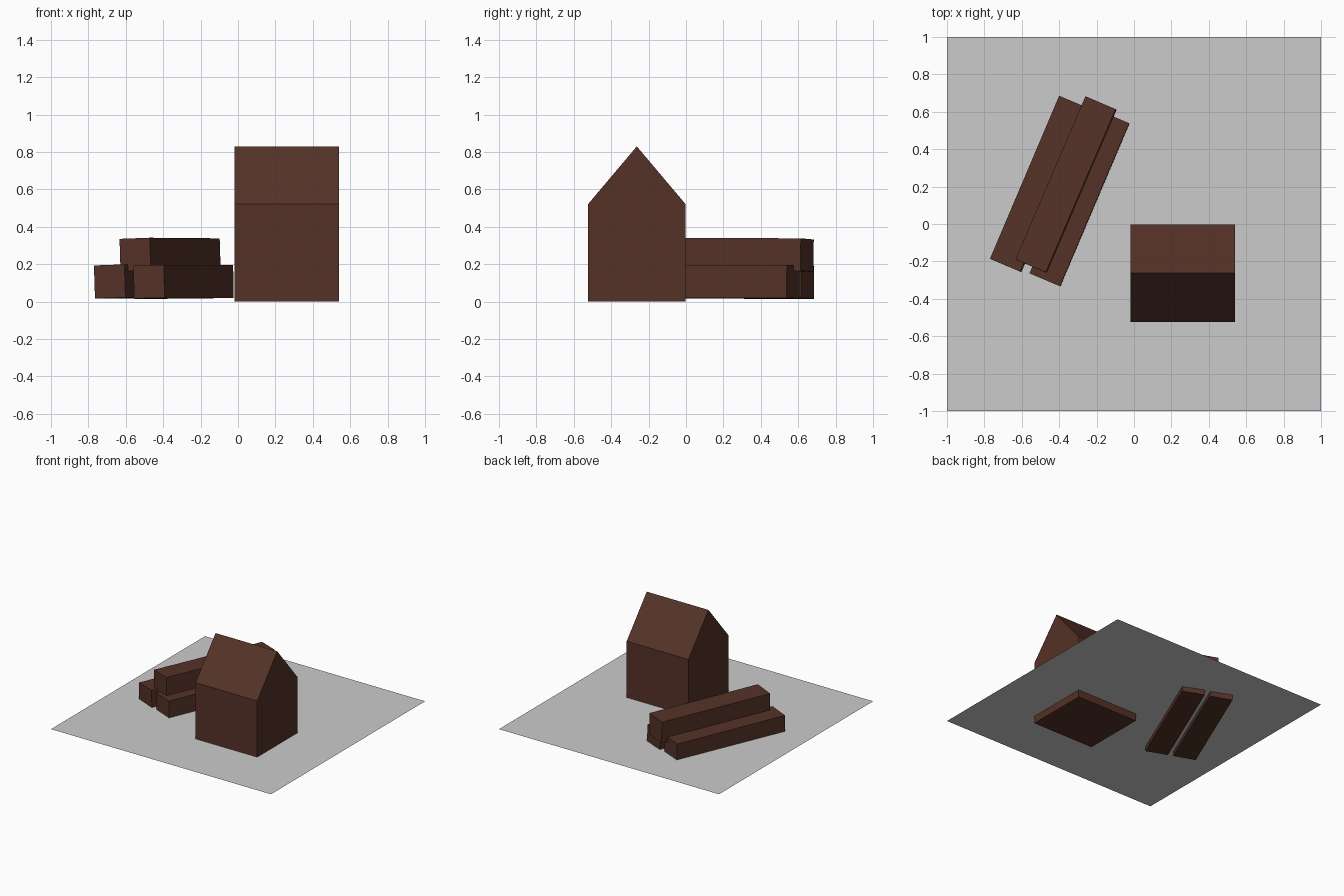
import bpy, bmesh
from math import radians
from mathutils import Vector

if "Cube" in bpy.data.objects:
    bpy.data.objects.remove(bpy.data.objects["Cube"])

brown = bpy.data.materials.new("brown")
brown.diffuse_color = (0.09, 0.032, 0.02, 1)
brown.use_nodes = True
brown.node_tree.nodes["Principled BSDF"].inputs["Base Color"].default_value = brown.diffuse_color


def finish(name, bm, material=None):
    mesh = bpy.data.meshes.new(name)
    bm.to_mesh(mesh)
    bm.free()
    if material:
        mesh.materials.append(material)
    obj = bpy.data.objects.new(name, mesh)
    bpy.context.collection.objects.link(obj)
    return obj


def log(name, centre, length, width, height, roll, pitch, yaw):
    bm = bmesh.new()
    bmesh.ops.create_cube(bm, size=1)
    bmesh.ops.scale(bm, vec=(length, width, height), verts=bm.verts)
    obj = finish(name, bm, brown)
    obj.location = centre
    obj.rotation_euler = (radians(roll), radians(pitch), radians(yaw))


# Thin ground sheet, with the solids sunk slightly through it
bm = bmesh.new()
bmesh.ops.create_grid(bm, x_segments=1, y_segments=1, size=1)
base = finish("base_sheet", bm)
base.location.z = 0.06

# Gabled house: pentagon profile extruded along x
profile = [(-0.523, 0), (-0.003, 0), (-0.003, 0.522), (-0.263, 0.83), (-0.523, 0.522)]
bm = bmesh.new()
face = bm.faces.new([bm.verts.new((-0.02, y, z)) for y, z in profile])
ext = bmesh.ops.extrude_face_region(bm, geom=[face], use_keep_orig=True)
bmesh.ops.translate(bm, vec=Vector((0.561, 0, 0)),
                    verts=[v for v in ext["geom"] if isinstance(v, bmesh.types.BMVert)])
bmesh.ops.recalc_face_normals(bm, faces=bm.faces)
finish("house", bm, brown)

# Stack of three square beams
log("beam_left", (-0.501, 0.214, 0.107), 0.947, 0.177, 0.177, -2, 0.1, 67)
log("beam_right", (-0.291, 0.137, 0.107), 0.947, 0.177, 0.177, -1, 0, 67)
log("beam_top", (-0.363, 0.211, 0.25), 0.949, 0.176, 0.174, -2, 0.2, 66.8)
